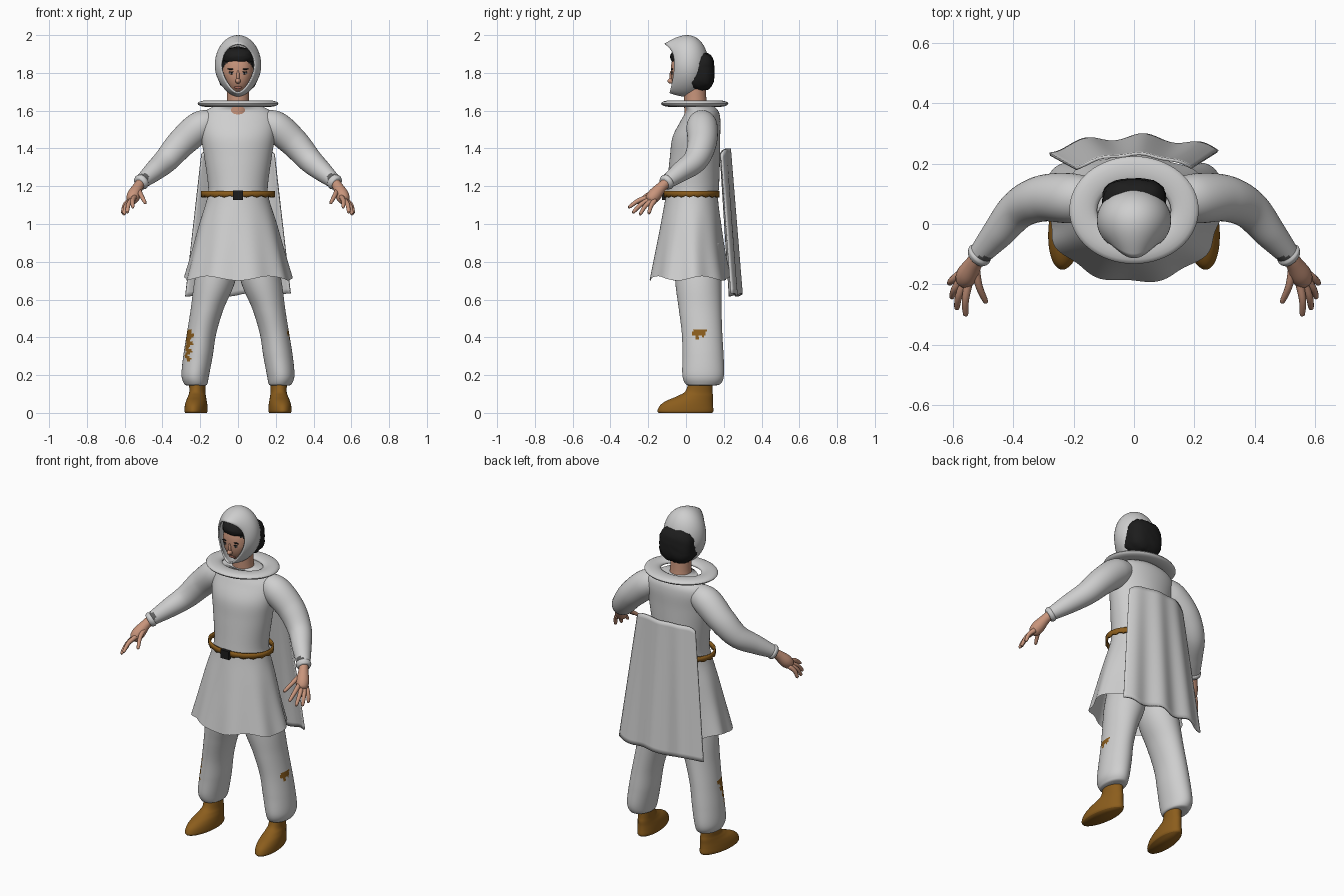
import bpy, bmesh, math, random
from mathutils import Vector

random.seed(4)
cube = bpy.data.objects.get("Cube")
if cube:
    bpy.data.objects.remove(cube)


def material(name, rgb):
    m = bpy.data.materials.new(name)
    m.use_nodes = True
    m.diffuse_color = (*rgb, 1)
    m.node_tree.nodes["Principled BSDF"].inputs["Base Color"].default_value = (*rgb, 1)
    return m


CLOTH = material("pale cloth", (0.62, 0.62, 0.62))
LEATHER = material("brown leather", (0.26, 0.11, 0.012))
SKIN = material("skin", (0.58, 0.3, 0.2))
HAIR = material("black hair", (0.012, 0.012, 0.012))
LIPS = material("lips", (0.38, 0.14, 0.1))
EYE = material("eye white", (0.5, 0.45, 0.42))
WORN = material("worn grey", (0.12, 0.12, 0.12))


def finish(name, bm, mats, rule=None, thick=0):
    bmesh.ops.recalc_face_normals(bm, faces=bm.faces)
    for f in bm.faces:
        f.smooth = True
        if rule:
            f.material_index = rule(f.calc_center_median())
    me = bpy.data.meshes.new(name)
    bm.to_mesh(me)
    bm.free()
    for m in mats:
        me.materials.append(m)
    ob = bpy.data.objects.new(name, me)
    bpy.context.collection.objects.link(ob)
    if thick:
        mod = ob.modifiers.new("thickness", "SOLIDIFY")
        mod.thickness = thick
    return ob


def spline(rows, steps):
    """Smooth interpolation through rows of numbers."""
    out = []
    for i in range(len(rows) - 1):
        a, b, c, d = (rows[max(0, min(len(rows) - 1, i + k))] for k in (-1, 0, 1, 2))
        for s in range(steps):
            t = s / steps
            out.append([q + t / 2 * (r - p + t * (2 * p - 5 * q + 4 * r - w + t * (3 * q - p - 3 * r + w)))
                        for p, q, r, w in zip(a, b, c, d)])
    return out + [list(rows[-1])]


def loft(name, rings, mats, caps=(True, True), closed=True, **kw):
    bm = bmesh.new()
    vs = [[bm.verts.new(p) for p in ring] for ring in rings]
    n = len(vs[0])
    for a, b in zip(vs, vs[1:]):
        for i in range(n if closed else n - 1):
            j = (i + 1) % n
            bm.faces.new((a[i], a[j], b[j], b[i]))
    for ring, cap in zip((vs[0], vs[-1]), caps):
        if cap:
            bm.faces.new(ring)
    return finish(name, bm, mats, **kw)


def around(n):
    return [math.tau * i / n for i in range(n)]


def stack(name, rows, mats, steps=6, n=48, side=1, bend=None, **kw):
    """Loft of level ellipses given as z, centre x, centre y, radius x, radius y."""
    rings = []
    for z, cx, cy, rx, ry in spline(rows, steps):
        ring = [Vector((cx + rx * math.cos(a), cy + ry * math.sin(a), z)) for a in around(n)]
        ring = [bend(p, a) if bend else p for p, a in zip(ring, around(n))]
        rings.append([Vector((p.x * side, p.y, p.z)) for p in ring])
    return loft(name, rings, mats, **kw)


def tube(name, rows, mats, side=1, steps=6, n=20, **kw):
    """Round tube along x, y, z, radius rows."""
    pts = spline(rows, steps)
    rings = []
    for i, (x, y, z, r) in enumerate(pts):
        d = Vector(pts[min(i + 1, len(pts) - 1)][:3]) - Vector(pts[max(i - 1, 0)][:3])
        u = d.cross(Vector((0, 0, 1))).normalized()
        v = d.cross(u).normalized()
        ring = [Vector((x, y, z)) + r * (u * math.cos(a) + v * math.sin(a)) for a in around(n)]
        rings.append([Vector((p.x * side, p.y, p.z)) for p in ring])
    return loft(name, rings, mats, **kw)


def ball(name, c, r, mats, power=2, seg=32, jitter=0, shape=None, rule=None):
    bm = bmesh.new()
    bmesh.ops.create_uvsphere(bm, u_segments=seg, v_segments=seg * 3 // 4, radius=1)
    for v in bm.verts:
        k = sum(abs(q) ** power for q in v.co) ** (-1 / power) + random.uniform(-jitter, jitter)
        v.co = Vector([c[i] + r[i] * k * v.co[i] for i in range(3)])
        if shape:
            shape(v.co)
    return finish(name, bm, mats, rule)


# Tunic with a flared, rippled skirt
def ripple(p, a):
    w = max(0, (1.1 - p.z) / 0.4)
    k = 1 + 0.03 * w * math.sin(9 * a + 0.6)
    return Vector((p.x * k, 0.02 + (p.y - 0.02) * k, p.z + 0.012 * w * math.sin(5 * a)))


stack("tunic", [(0.712, 0, 0.02, 0.283, 0.212), (0.85, 0, 0.02, 0.245, 0.185), (1.0, 0, 0.025, 0.205, 0.16),
                (1.13, 0, 0.03, 0.165, 0.14), (1.2, 0, 0.037, 0.158, 0.138), (1.35, 0, 0.047, 0.178, 0.133),
                (1.46, 0, 0.055, 0.195, 0.126), (1.55, 0, 0.078, 0.2, 0.104), (1.6, 0, 0.085, 0.17, 0.085),
                (1.635, 0, 0.06, 0.1, 0.075)], [CLOTH], n=96, bend=ripple, caps=(False, True))

# Belt and buckle
stack("belt", [(z, 0, 0.03, 0.195, 0.148) for z in (1.145, 1.175)], [LEATHER], steps=2, n=80,
      bend=lambda p, a: p + Vector((0, 0, 0.004 * math.sin(20 * a) if p.z < 1.15 else 0)),
      caps=(False, False), thick=0.01)
bm = bmesh.new()
bmesh.ops.create_cube(bm, size=1)
for v in bm.verts:
    v.co = Vector((v.co.x * 0.054, v.co.y * 0.02 - 0.118, v.co.z * 0.05 + 1.153))
buckle = finish("buckle", bm, [HAIR])
buckle.data.shade_flat()

# Flat ring collar
bm_rows = []
for b in around(16):
    w, h = 0.046 * math.cos(b), 0.017 * math.sin(b)
    bm_rows.append([Vector(((0.168 + w) * math.cos(a), 0.046 + (0.132 + w) * math.sin(a), 1.637 + h))
                    for a in around(64)])
loft("collar", bm_rows + bm_rows[:1], [CLOTH], caps=(False, False))

# Cape hanging behind
rows = []
for i in range(31):
    v = i / 30
    row = []
    for j in range(41):
        u = j / 20 - 1
        wave = 0.011 * math.sin(9 * u + 0.5) * (0.3 + 0.7 * v)
        row.append(Vector((u * (0.195 + 0.085 * v), 0.235 + 0.055 * v - 0.045 * u * u + wave,
                           1.4 - 0.775 * v - 0.03 * abs(u) ** 8 * (1 - v) + 0.008 * v * math.sin(8 * u))))
    rows.append(row)
loft("cape", rows, [CLOTH], caps=(False, False), closed=False, thick=0.01)


# Limbs, mirrored
def left_patch(c):
    rag = 0.012 * math.sin(c.y * 190)
    return int(c.x > 0.23 and 0.035 < c.y < 0.115 and 0.4 + rag + 0.35 * max(0, c.y - 0.07) < c.z < 0.445)


def right_patch(c):
    rag = 0.01 * math.sin(c.z * 150)
    return int(c.x < -0.22 and 0.27 < c.z < 0.445 and 0.0 + rag < c.y < 0.02 + 0.35 * (c.z - 0.27) + rag)


for side, label, patch in ((1, "left", left_patch), (-1, "right", right_patch)):
    stack(label + "_trouser_leg",
          [(0.145, 0.222, 0.085, 0.05, 0.07), (0.155, 0.224, 0.09, 0.062, 0.094), (0.2, 0.226, 0.091, 0.073, 0.11),
           (0.3, 0.212, 0.09, 0.078, 0.109), (0.42, 0.193, 0.085, 0.078, 0.107), (0.55, 0.163, 0.075, 0.087, 0.113),
           (0.7, 0.122, 0.065, 0.108, 0.122), (0.9, 0.085, 0.06, 0.1, 0.12)],
          [CLOTH, LEATHER], steps=12, n=72, side=side, rule=patch)
    stack(label + "_shoe",
          [(0.0, 0.217, -0.003, 0.056, 0.142), (0.012, 0.217, -0.003, 0.06, 0.148), (0.04, 0.217, 0.003, 0.058, 0.14),
           (0.065, 0.217, 0.02, 0.053, 0.122), (0.09, 0.217, 0.05, 0.046, 0.093), (0.12, 0.217, 0.07, 0.042, 0.07),
           (0.2, 0.22, 0.08, 0.046, 0.06)], [LEATHER], side=side,
          bend=lambda p, a: p - Vector((0.1 * (p.y - 0.05), 0, 0)))
    tube(label + "_sleeve",
         [(0.12, 0.085, 1.545, 0.06), (0.2, 0.085, 1.515, 0.082), (0.3, 0.085, 1.428, 0.077), (0.38, 0.05, 1.338, 0.066),
          (0.45, -0.03, 1.275, 0.053), (0.515, -0.105, 1.22, 0.036)], [CLOTH, WORN], side=side, steps=10, n=36,
         rule=lambda c: int((Vector((abs(c.x), c.y, c.z)) - Vector((0.5, -0.115, 1.245))).length < 0.026))
    tube(label + "_cuff", [(0.503, -0.092, 1.23, 0.036), (0.512, -0.102, 1.222, 0.043),
                           (0.522, -0.112, 1.214, 0.036)], [CLOTH], side=side)
    tube(label + "_palm", [(0.512, -0.1, 1.223, 0.025), (0.53, -0.13, 1.195, 0.028), (0.55, -0.165, 1.155, 0.036),
                           (0.562, -0.188, 1.128, 0.03), (0.567, -0.197, 1.118, 0.014)], [SKIN], side=side)
    fingers = {"thumb": ((0.525, -0.14, 1.18), (0.49, -0.262, 1.11)),
               "index_finger": ((0.546, -0.19, 1.145), (0.558, -0.305, 1.088)),
               "middle_finger": ((0.56, -0.19, 1.13), (0.588, -0.283, 1.06)),
               "ring_finger": ((0.57, -0.18, 1.125), (0.605, -0.245, 1.05)),
               "little_finger": ((0.575, -0.165, 1.125), (0.613, -0.198, 1.055))}
    for finger, (a, b) in fingers.items():
        a, b = Vector(a), Vector(b)
        mid = a.lerp(b, 0.5) + Vector((0.006, -0.003, 0.008))
        tube(label + "_" + finger, [(*a, 0.014), (*mid, 0.012), (*a.lerp(b, 0.93), 0.009), (*b, 0.003)],
             [SKIN], side=side, steps=4, n=12)

# Neck and head, with the hairline coloured by height and depth
stack("neck", [(1.57, 0, 0.06, 0.075, 0.068), (1.64, 0, 0.05, 0.06, 0.06), (1.76, 0, 0.045, 0.058, 0.058)], [SKIN])
HC, HR, HP = (0, 0.02, 1.812), (0.084, 0.1, 0.127), 2.3


def jaw(p):
    p.x *= 1 - 0.22 * max(0, (1.79 - p.z) / 0.1)


def face_y(x, z):
    k = 1 - abs(x / HR[0]) ** HP - abs((z - HC[2]) / HR[2]) ** HP
    return HC[1] - HR[1] * max(0, k) ** (1 / HP)


ball("head", HC, HR, [SKIN, HAIR], HP, seg=72, shape=jaw,
     rule=lambda c: int(c.z > 1.872 - 13 * max(0, abs(c.x) - 0.02) ** 2 - 0.7 * max(0, c.y + 0.03)))
ball("fringe", (0, 0.01, 1.885), (0.083, 0.092, 0.05), [HAIR], 2.4, jitter=0.03)
ball("back_hair", (0, 0.07, 1.808), (0.105, 0.08, 0.102), [HAIR], 3, jitter=0.03)

# Face features
ball("nose", (0, -0.078, 1.757), (0.014, 0.021, 0.014), [SKIN])
ball("nose_bridge", (0, -0.074, 1.782), (0.009, 0.014, 0.033), [SKIN])
ball("mouth", (0, face_y(0, 1.722), 1.722), (0.022, 0.006, 0.007), [LIPS])
for side, label in ((1, "left"), (-1, "right")):
    for part, x, z, r, mat in (("eye", 0.034, 1.798, (0.014, 0.003, 0.006), EYE),
                               ("iris", 0.034, 1.798, (0.006, 0.005, 0.006), HAIR),
                               ("eyelid", 0.034, 1.805, (0.016, 0.004, 0.003), HAIR),
                               ("eyebrow", 0.036, 1.82, (0.021, 0.005, 0.004), HAIR)):
        ball(label + "_" + part, (side * x, face_y(x, z), z), r, [mat], seg=16)

# Open-faced helmet with a peak and chin guard
rings = []
for i in range(29):
    t = i / 28
    phi = math.radians(46 + 133.9 * t)
    w = (1 - t) ** 5
    ring = []
    for a in around(64):
        top, low = max(0, math.cos(a)) ** 3, max(0, -math.cos(a)) ** 2
        ring.append(Vector((0.123 * math.sin(phi) * math.sin(a) * (1 - 0.15 * low),
                            0.012 - 0.108 * math.cos(phi) - w * (0.05 * top + 0.025 * low),
                            1.84 + 0.16 * math.sin(phi) * math.cos(a) - w * 0.032 * low)))
    rings.append(ring)
loft("helmet", rings, [CLOTH], caps=(False, True), thick=0.008)
